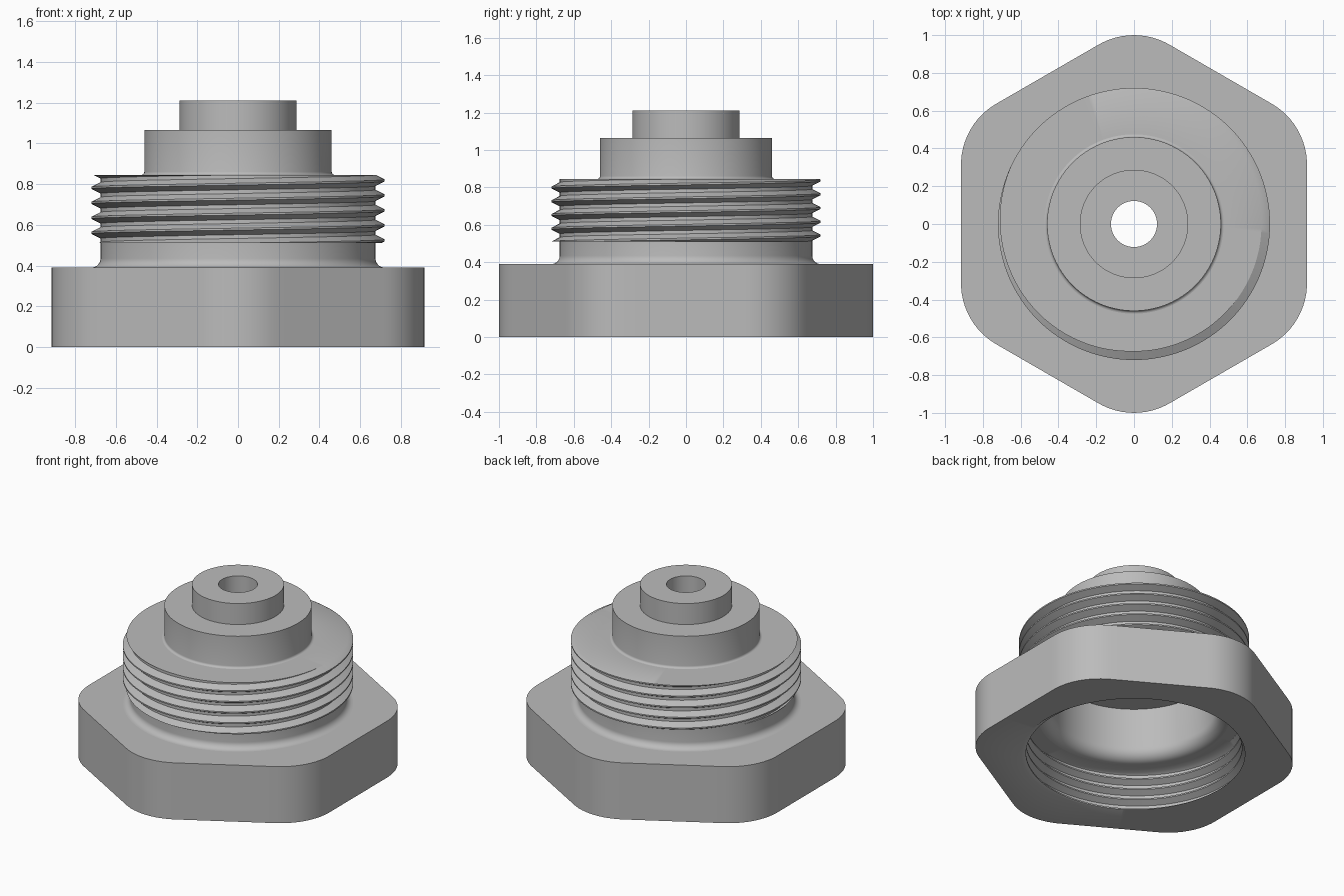
import bpy, bmesh
from math import sin, cos, radians, degrees, pi, sqrt, floor, ceil

cube = bpy.data.objects.get("Cube")
if cube:
    bpy.data.objects.remove(cube, do_unlink=True)

SEGMENTS = 180
PITCH = 0.0735

steel = bpy.data.materials.new("plain grey")
steel.use_nodes = True
GREY = (0.5, 0.5, 0.5, 1)
steel.diffuse_color = GREY
steel.node_tree.nodes["Principled BSDF"].inputs["Base Color"].default_value = GREY


def revolve(name, profile):
    """Sweep profile(angle) -> [(radius, z), ...] around the z axis."""
    bm = bmesh.new()
    columns = []
    for i in range(SEGMENTS):
        t = 2 * pi * i / SEGMENTS
        columns.append([bm.verts.new((r * cos(t), r * sin(t), z)) for r, z in profile(t)])
    # the seam is a separate column, so helical rows can shift by one turn
    columns.append([bm.verts.new((r, 0, z)) for r, z in profile(2 * pi)])
    for a, b in zip(columns, columns[1:]):
        for j in range(len(a) - 1):
            bm.faces.new((a[j], b[j], b[j + 1], a[j + 1]))
    bmesh.ops.remove_doubles(bm, verts=bm.verts, dist=1e-5)
    bmesh.ops.dissolve_degenerate(bm, edges=bm.edges, dist=1e-6)
    mesh = bpy.data.meshes.new(name)
    bm.to_mesh(mesh)
    bm.free()
    mesh.materials.append(steel)
    obj = bpy.data.objects.new(name, mesh)
    bpy.context.collection.objects.link(obj)
    bpy.ops.object.select_all(action="DESELECT")
    obj.select_set(True)
    bpy.context.view_layer.objects.active = obj
    bpy.ops.object.shade_smooth_by_angle(angle=radians(30))
    return obj


def thread(t, low, high, crest_z, root, crest):
    """Helical thread outline at one angle, trimmed flat at both ends."""
    def radius(z):
        u = abs(((z - crest_z) / PITCH - t / (2 * pi) + 0.5) % 1 - 0.5)
        k = min(max((0.375 - u) / 0.3125, 0), 1)
        return root + (crest - root) * k
    first = floor((low - crest_z) / PITCH) - 2
    last = ceil((high - crest_z) / PITCH) + 2
    points = []
    for turn in range(first, last):
        for u in (-0.375, -0.0625, 0.0625, 0.375):
            z = crest_z + (turn + u + t / (2 * pi)) * PITCH
            z = min(max(z, low), high)
            points.append((radius(z), z))
    return points


def arc(r, z, size, start, end, steps=8):
    """Fillet points around a centre, angles in degrees."""
    angles = [radians(start + (end - start) * i / steps) for i in range(steps + 1)]
    return [(r + size * cos(a), z + size * sin(a)) for a in angles]


def hex_radius(t, flat=0.916, corner=0.374):
    """Distance from the axis to a hexagon with rounded corners."""
    off_flat = (degrees(t) + 30) % 60 - 30
    d = radians(30 - abs(off_flat))
    centre = (flat - corner) / cos(radians(30))
    if d < radians(11.14):
        return centre * cos(d) + sqrt(corner ** 2 - (centre * sin(d)) ** 2)
    return flat / cos(radians(off_flat))


# Hexagonal base with the internal thread
def base_profile(t):
    inside = thread(t, 0, 0.28, 0.03, 0.715, 0.675)[::-1]
    h = hex_radius(t)
    return [(0.6, 0.28)] + inside + [(h, 0), (h, 0.39), (0.72, 0.39)]


# Neck with base fillet, relief groove and external thread
def neck_profile(t):
    return (arc(0.72, 0.435, 0.045, 270, 180)
            + [(0.675, 0.51)]
            + thread(t, 0.51, 0.845, 0.818, 0.675, 0.72)
            + [(0.475, 0.845)])


# Two stepped spigots with the through hole
def spigot_profile(t):
    return (arc(0.475, 0.86, 0.015, 270, 180, 4)
            + [(0.46, 1.065), (0.287, 1.065), (0.287, 1.21),
               (0.122, 1.21), (0.122, 0.635)])


# Inner chamber: ceiling, wall and rounded lower lip
def chamber_profile(t):
    return [(0.122, 0.635), (0.52, 0.635)] + arc(0.6, 0.36, 0.08, 180, 270)


revolve("hex_base", base_profile)
revolve("threaded_neck", neck_profile)
revolve("stepped_spigot", spigot_profile)
revolve("inner_chamber", chamber_profile)
